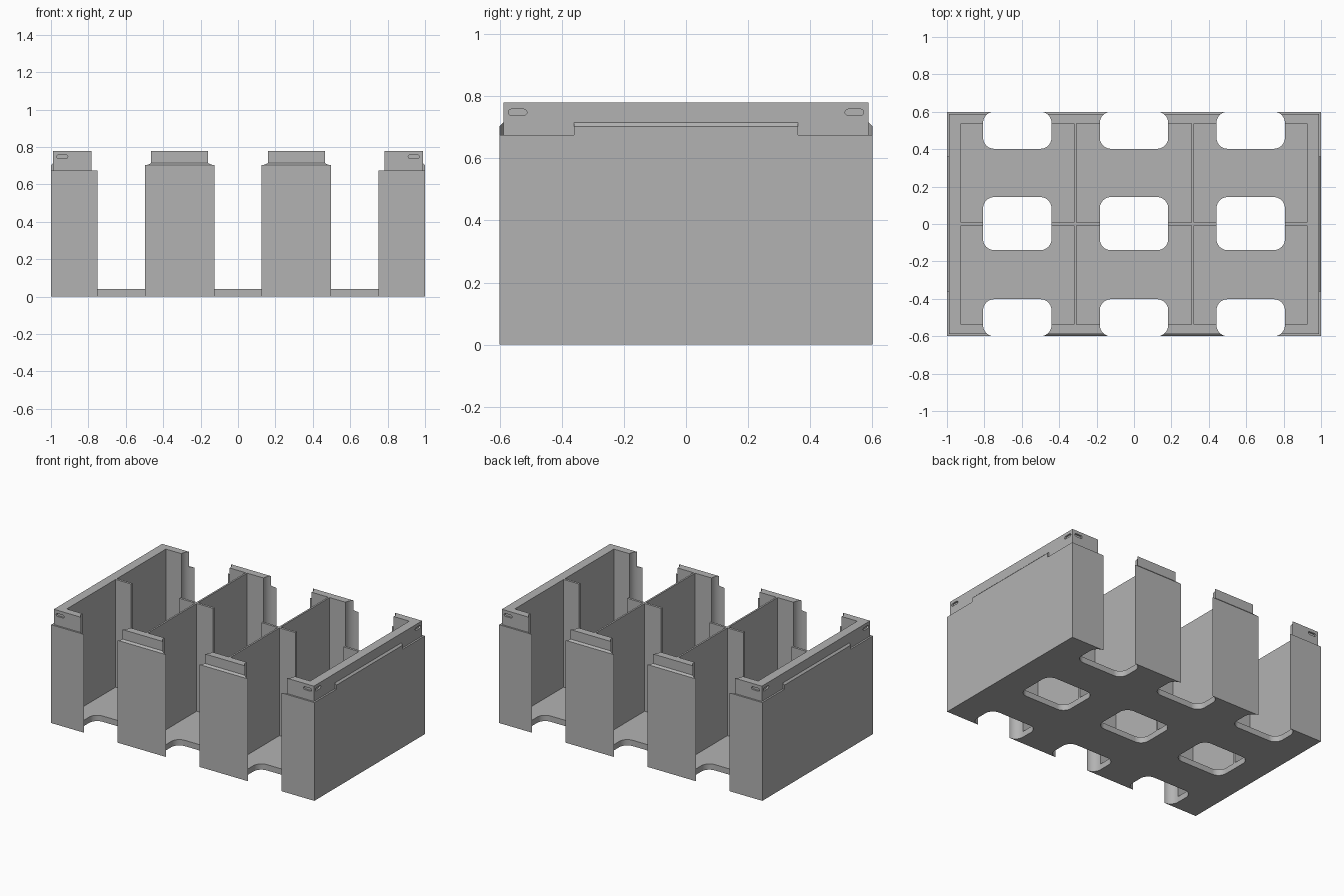
import bpy
import bmesh
import math
from mathutils import Vector

if "Cube" in bpy.data.objects:
    bpy.data.objects.remove(bpy.data.objects["Cube"], do_unlink=True)

# Overall sizes
HX, HY, TOP = 1.0, 0.6, 0.78
FLOOR = 0.04
LIP = 0.012            # setback of the rim from the outer faces
STEP, RIDGE = 0.675, 0.703
COLUMNS = (-0.624, 0, 0.624)
HOLE_HALF, RADIUS = 0.183, 0.06

grey = bpy.data.materials.new("plain grey")
grey.use_nodes = True
colour = (0.45, 0.45, 0.45, 1)
grey.diffuse_color = colour
grey.node_tree.nodes["Principled BSDF"].inputs["Base Color"].default_value = colour


def prism(name, points, axis, lo, hi):
    """Extrude a 2D outline along an axis; the outline uses the other two axes in order."""
    def place(p, h):
        co = list(p)
        co.insert("xyz".index(axis), h)
        return co
    bm = bmesh.new()
    face = bm.faces.new([bm.verts.new(place(p, lo)) for p in points])
    moved = bmesh.ops.extrude_face_region(bm, geom=[face])["geom"]
    shift = Vector(place((0, 0), hi - lo))
    bmesh.ops.translate(bm, vec=shift, verts=[v for v in moved if isinstance(v, bmesh.types.BMVert)])
    bmesh.ops.recalc_face_normals(bm, faces=bm.faces)
    mesh = bpy.data.meshes.new(name)
    bm.to_mesh(mesh)
    bm.free()
    mesh.materials.append(grey)
    obj = bpy.data.objects.new(name, mesh)
    bpy.context.collection.objects.link(obj)
    return obj


def rect(x0, x1, y0, y1):
    return [(x0, y0), (x1, y0), (x1, y1), (x0, y1)]


def rounded(x0, x1, y0, y1, r, steps=10):
    corners = [(x1 - r, y1 - r), (x0 + r, y1 - r), (x0 + r, y0 + r), (x1 - r, y0 + r)]
    return [(cx + r * math.cos((q + i / steps) * math.pi / 2),
             cy + r * math.sin((q + i / steps) * math.pi / 2))
            for q, (cx, cy) in enumerate(corners) for i in range(steps + 1)]


def carve(body, cutter):
    mod = body.modifiers.new("carve", "BOOLEAN")
    mod.operation = "DIFFERENCE"
    mod.solver = "EXACT"
    mod.object = cutter
    bpy.context.view_layer.objects.active = body
    bpy.ops.object.modifier_apply(modifier=mod.name)
    bpy.data.objects.remove(cutter, do_unlink=True)


tray = prism("compartment_tray", rect(-HX, HX, -HY, HY), "z", 0, TOP)

# Set back the rim above a sloped ledge on all four walls
for s in (-1, 1):
    for axis, edge, reach in (("x", HY, 1.2), ("y", HX, 0.8)):
        ledge = [(s * edge * 1.2, RIDGE), (s * edge, RIDGE), (s * (edge - LIP), RIDGE + LIP),
                 (s * (edge - LIP), 1), (s * edge * 1.2, 1)]
        carve(tray, prism("ledge_cutter", ledge, axis, -reach, reach))

# Deeper step wrapping each corner
for sx in (-1, 1):
    for sy in (-1, 1):
        ix, iy = HX - LIP, HY - LIP
        wrap = [(0.62, iy), (ix, iy), (ix, 0.36), (1.2, 0.36), (1.2, 0.8), (0.62, 0.8)]
        carve(tray, prism("corner_cutter", [(sx * x, sy * y) for x, y in wrap], "z", STEP, 1))

# Six compartments, leaving thin dividers
for x0, x1 in ((-0.925, -0.32), (-0.308, 0.308), (0.32, 0.925)):
    for y0, y1 in ((-0.538, -0.008), (0.008, 0.538)):
        carve(tray, prism("cell_cutter", rect(x0, x1, y0, y1), "z", FLOOR, 1))

# Finger openings through floor, divider and outer walls
for cx in COLUMNS:
    for y0, y1 in ((-0.6003, -0.402), (-0.14, 0.144), (0.402, 0.6003)):
        outline = rounded(cx - HOLE_HALF, cx + HOLE_HALF, y0, y1, RADIUS)
        carve(tray, prism("opening_cutter", outline, "z", -0.2, 1))

# Small latch dimples on both faces of each corner
DEPTH = 0.012
for sx in (-1, 1):
    for sy in (-1, 1):
        for axis, s, centre, face in (("x", sx, sy * 0.542, HX - LIP), ("y", sy, sx * 0.94, HY - LIP)):
            slot = rounded(centre - 0.03, centre + 0.03, 0.738, 0.758, 0.0099, 5)
            a, b = sorted((s * (face - DEPTH), s * (face + DEPTH)))
            carve(tray, prism("dimple_cutter", slot, axis, a, b))

# Smooth the rounded openings, keep the flat faces crisp
bpy.ops.object.select_all(action="DESELECT")
tray.select_set(True)
bpy.context.view_layer.objects.active = tray
bpy.ops.object.shade_smooth_by_angle(angle=math.radians(25))
weighted = tray.modifiers.new("flat_faces", "WEIGHTED_NORMAL")
weighted.keep_sharp = True
